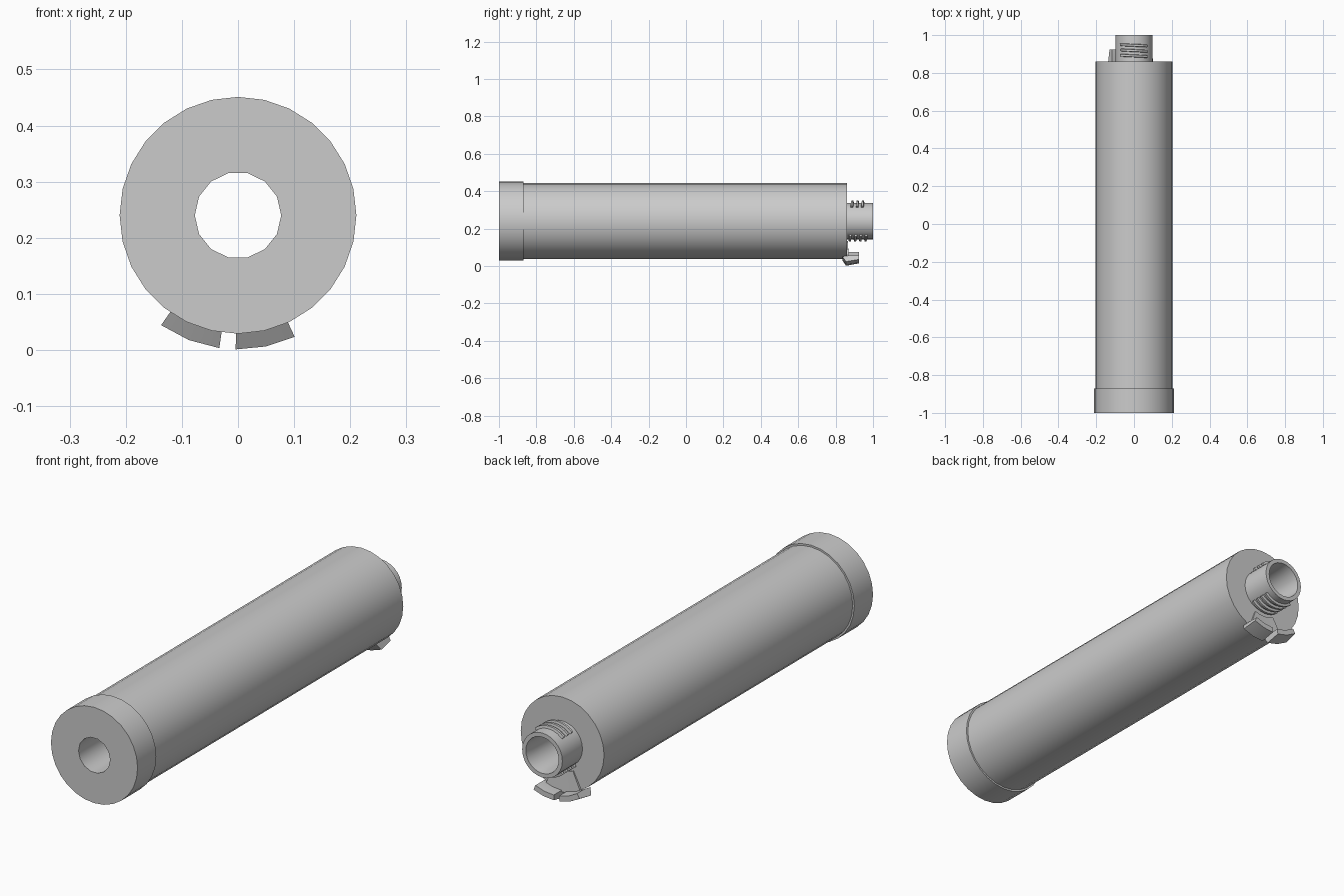
import bpy, bmesh
from math import sin, cos, pi, radians

AXIS_Z = 0.24
SIDES = 28

if "Cube" in bpy.data.objects:
    bpy.data.objects.remove(bpy.data.objects["Cube"])

grey = bpy.data.materials.new("plain grey")
grey.use_nodes = True
colour = (0.6, 0.6, 0.6, 1)
grey.diffuse_color = colour
grey.node_tree.nodes["Principled BSDF"].inputs["Base Color"].default_value = colour


def sweep(name, profile, start=0, end=360, steps=SIDES, pitch=0, bore=0):
    """Sweep a closed (y, radius) profile about the long axis; angles from straight down.
    Points with radius up to bore are flattened to half the number of sides."""
    closed = end - start == 360
    bm = bmesh.new()
    rings = []
    for i in range(steps if closed else steps + 1):
        a = radians(start + (end - start) * i / steps)
        ring = []
        for y, r in profile:
            if r <= bore and i % 2 == 0:
                r *= cos(2 * pi / steps)
            ring.append(bm.verts.new((r * sin(a), y + pitch * a / (2 * pi),
                                      AXIS_Z - r * cos(a))))
        rings.append(ring)
    n = len(profile)
    for i in range(steps):
        p, q = rings[i], rings[(i + 1) % len(rings)]
        for j in range(n):
            k = (j + 1) % n
            bm.faces.new((p[j], p[k], q[k], q[j]))
    if not closed:
        bm.faces.new(rings[0])
        bm.faces.new(rings[-1])
    bmesh.ops.recalc_face_normals(bm, faces=bm.faces)
    mesh = bpy.data.meshes.new(name)
    bm.to_mesh(mesh)
    bm.free()
    mesh.materials.append(grey)
    obj = bpy.data.objects.new(name, mesh)
    bpy.context.collection.objects.link(obj)
    bpy.ops.object.select_all(action='DESELECT')
    obj.select_set(True)
    bpy.context.view_layer.objects.active = obj
    bpy.ops.object.shade_smooth_by_angle(angle=radians(30))
    return obj


# Front cap, main tube and rear neck, all sharing one through bore
BORE = 0.077
sweep("front_cap", [(-1, BORE), (-1, 0.211), (-0.87, 0.211), (-0.87, BORE)], bore=BORE)
sweep("main_tube", [(-0.87, BORE), (-0.87, 0.203), (0.86, 0.203), (0.86, BORE)], bore=BORE)
sweep("rear_neck", [(0.86, BORE), (0.86, 0.098), (1, 0.098), (1, 0.08), (0.95, BORE)], bore=BORE)

# Interrupted thread: short ribs above and below the neck
PITCH = 0.028
rib = [(-0.008, 0.094), (-0.005, 0.109), (0.005, 0.109), (0.008, 0.094)]
for side, centre, count in (("lower", 0, 4), ("upper", 180, 3)):
    for k in range(count):
        y = 0.876 + PITCH * k
        sweep(f"{side}_thread_{k + 1}", [(y + dy, r) for dy, r in rib],
              centre - 42, centre + 42, 8, PITCH)

# Latch below the neck: thin web with two flared tabs
sweep("latch_web", [(0.852, 0.12), (0.852, 0.21), (0.87, 0.21), (0.865, 0.12)], -27, 21, 4)
tab = [(0.836, 0.209), (0.855, 0.239), (0.925, 0.226), (0.925, 0.203), (0.872, 0.203)]
for name, a, b in (("right_latch_tab", -35, -8), ("left_latch_tab", -1, 25)):
    sweep(name, tab, a, b, 2)
